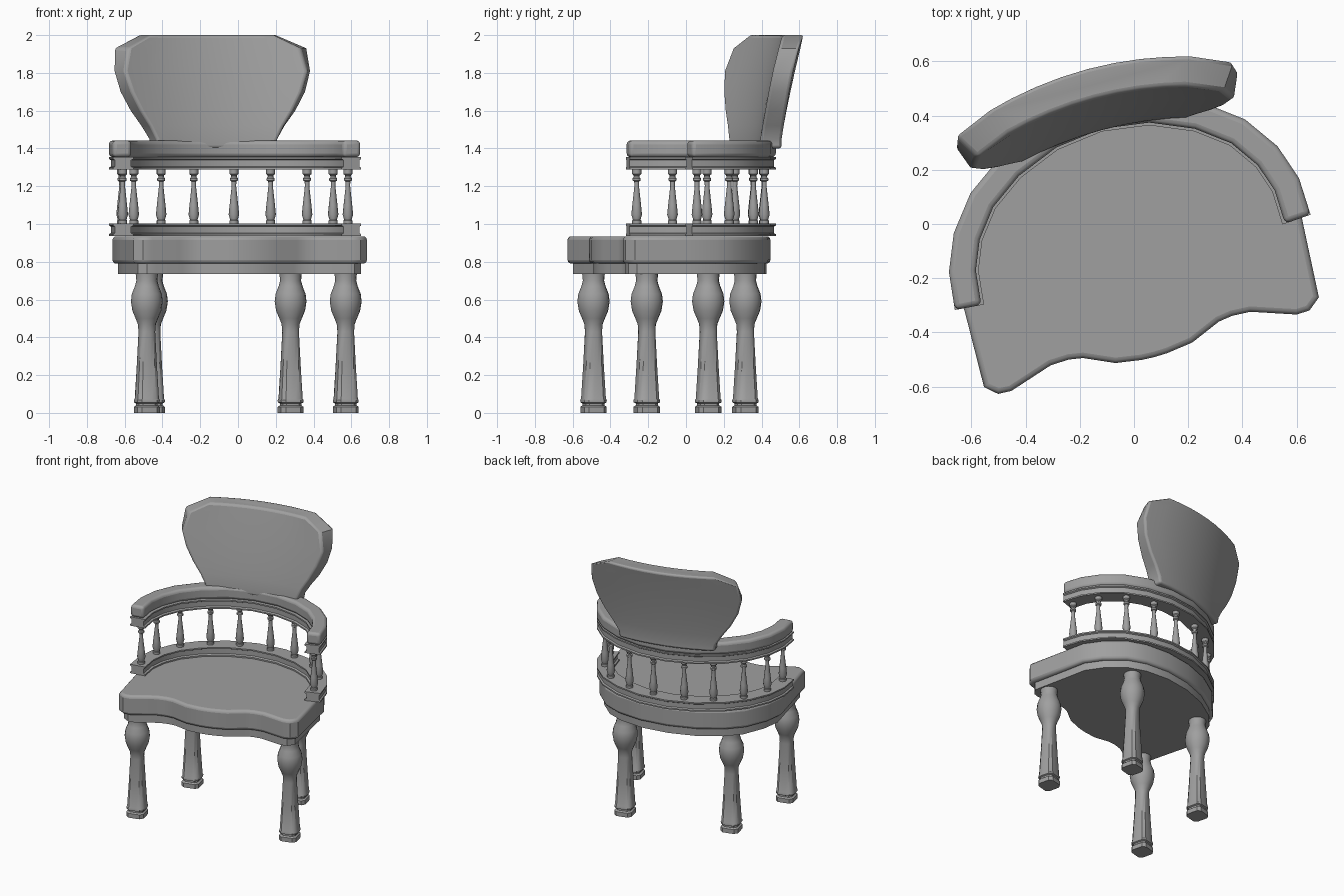
import bpy, bmesh
from math import sin, cos, pi, radians
from mathutils import Vector

cube = bpy.data.objects.get("Cube")
if cube:
    bpy.data.objects.remove(cube)

grey = bpy.data.materials.new("plain grey")
grey.use_nodes = True
COLOUR = (0.35, 0.35, 0.35, 1)
grey.diffuse_color = COLOUR
for node in grey.node_tree.nodes:
    if node.type == 'BSDF_PRINCIPLED':
        node.inputs["Base Color"].default_value = COLOUR

# The chair stands turned: u runs along its width, v along its depth
ORIGIN = Vector((-0.037, -0.004, 0))
U = Vector((cos(radians(15)), sin(radians(15)), 0))
V = Vector((-sin(radians(13.2)), cos(radians(13.2)), 0))


def place(p):
    return ORIGIN + U * p[0] + V * p[1] + Vector((0, 0, p[2]))


def loft(name, rings, bevel=0, angle=35):
    """Closed solid through equal-sized rings of (u, v, z) points."""
    bm = bmesh.new()
    loops = [[bm.verts.new(place(p)) for p in ring] for ring in rings]
    n = len(loops[0])
    for a, b in zip(loops, loops[1:]):
        for i in range(n):
            j = (i + 1) % n
            bm.faces.new((a[i], a[j], b[j], b[i]))
    bm.faces.new(loops[0][::-1])
    bm.faces.new(loops[-1])
    bmesh.ops.recalc_face_normals(bm, faces=bm.faces)
    mesh = bpy.data.meshes.new(name)
    bm.to_mesh(mesh)
    bm.free()
    mesh.materials.append(grey)
    obj = bpy.data.objects.new(name, mesh)
    bpy.context.collection.objects.link(obj)
    bpy.ops.object.select_all(action='DESELECT')
    obj.select_set(True)
    bpy.context.view_layer.objects.active = obj
    bpy.ops.object.shade_smooth_by_angle(angle=radians(angle))
    if bevel:
        mod = obj.modifiers.new("soft edges", 'BEVEL')
        mod.width, mod.segments = bevel, 3
        mod.limit_method, mod.angle_limit = 'ANGLE', radians(50)
    return obj


def mirrored(half):
    """Full outline from a half that starts on the centre line."""
    return [(-u, v) for u, v in half[:0:-1]] + list(half)


def turned(name, u, v, profile, sides=16):
    """Turned post; profile rows are height, radius, squareness."""
    rings = []
    for z, r, p in profile:
        ring = []
        for i in range(sides):
            a = 2 * pi * (i + 0.5) / sides
            k = r / (abs(cos(a)) ** p + abs(sin(a)) ** p) ** (1 / p)
            ring.append((u + k * cos(a), v + k * sin(a), z))
        rings.append(ring)
    loft(name, rings)


def sweep(name, path, section, bevel=0):
    """Sweep an (offset, height) section along a flat path."""
    pts = [Vector(p) for p in path]
    rings = []
    for i, p in enumerate(pts):
        t = (pts[min(i + 1, len(pts) - 1)] - pts[max(i - 1, 0)]).normalized()
        out = Vector((-t.y, t.x))
        rings.append([(p.x + out.x * o, p.y + out.y * o, z) for o, z in section])
    loft(name, rings, bevel)


# Seat: wavy front, straight sides, curved back
front = [(0, -.5), (.05, -.498), (.147, -.484), (.26, -.435), (.312, -.427),
         (.381, -.43), (.545, -.484), (.595, -.482), (.64, -.444)]
back = [(.645, -.178), (.65, 0), (.6, .13), (.5, .27), (.38, .35), (.2, .41)]
outline = mirrored(front + back) + [(0, .43)]


def slab(name, scale, low, high, bevel):
    loft(name, [[(u * scale, v * scale, z) for u, v in outline]
                for z in (low, high)], bevel)


slab("seat_cushion", 1, .79, .935, .02)
slab("seat_frame", .955, .735, .80, 0)

# Legs: square foot, tapered shaft, round bulb
leg = [(0, .062, 6), (.032, .062, 6), (.04, .052, 5), (.05, .052, 5),
       (.055, .062, 5), (.068, .063, 5), (.075, .06, 4), (.25, .05, 4),
       (.43, .043, 3), (.47, .048, 2), (.5, .06, 2), (.54, .077, 2),
       (.59, .085, 2), (.63, .08, 2), (.67, .064, 2), (.7, .056, 2),
       (.74, .06, 2)]
for side, s in (("left", 1), ("right", -1)):
    turned(side + "_front_leg", s * .545, -.354, leg)
    turned(side + "_back_leg", s * .38, .226, leg)

# Curved rails and armrest share one path
path = mirrored([(0, .415), (.19, .39), (.36, .32), (.49, .225),
                 (.575, .11), (.62, -.01), (.63, -.145)])
rail = [(-.06, 0), (-.06, .01), (-.048, .016), (-.048, .05), (-.06, .056),
        (-.06, .066), (.05, .066), (.05, .056), (.04, .05), (.04, .016),
        (.05, .01), (.05, 0)]
for name, z in (("lower_rail", .936), ("upper_rail", 1.288)):
    sweep(name, path, [(o, h + z) for o, h in rail])
sweep("armrest", path, [(-.05, 1.354), (-.05, 1.442), (.05, 1.442), (.05, 1.354)], .02)

# Spindles between the rails
spindle = [(1, .024, 2), (1.018, .024, 2), (1.022, .02, 2), (1.05, .028, 2),
           (1.1, .023, 2), (1.2, .012, 2), (1.225, .013, 2), (1.23, .021, 2),
           (1.242, .021, 2), (1.248, .015, 2), (1.258, .016, 2),
           (1.265, .024, 2), (1.29, .024, 2)]
spots = [(.617, -.1), (.58, .085), (.475, .245), (.3, .35), (.11, .398)]
for i, (u, v) in enumerate(spots):
    for side, s in (("left", 1), ("right", -1)):
        turned(f"{side}_spindle_{i + 1}", s * u, v, spindle, 12)

# Backrest: rows of height, front half width, back half width
rows = [(1.4, .33, .34), (1.45, .33, .35), (1.52, .365, .395),
        (1.6, .415, .455), (1.7, .465, .51), (1.81, .5, .54),
        (1.93, .47, .53), (2.0, .335, .375)]
COLUMNS = 8
steps = [2 * i / COLUMNS - 1 for i in range(COLUMNS + 1)]


def lean(u, z):
    t = max(0, (z - 1.44) / .56)
    return .36 + .12 * t ** 1.2 - .36 * u * u


rings = []
for z, wide_front, wide_back in rows:
    ring = [(s * wide_front, lean(s * wide_front, z), z) for s in steps]
    ring += [(s * wide_back, lean(s * wide_back, z) + .115, z) for s in steps[::-1]]
    rings.append(ring)
loft("backrest", rings, .015)
